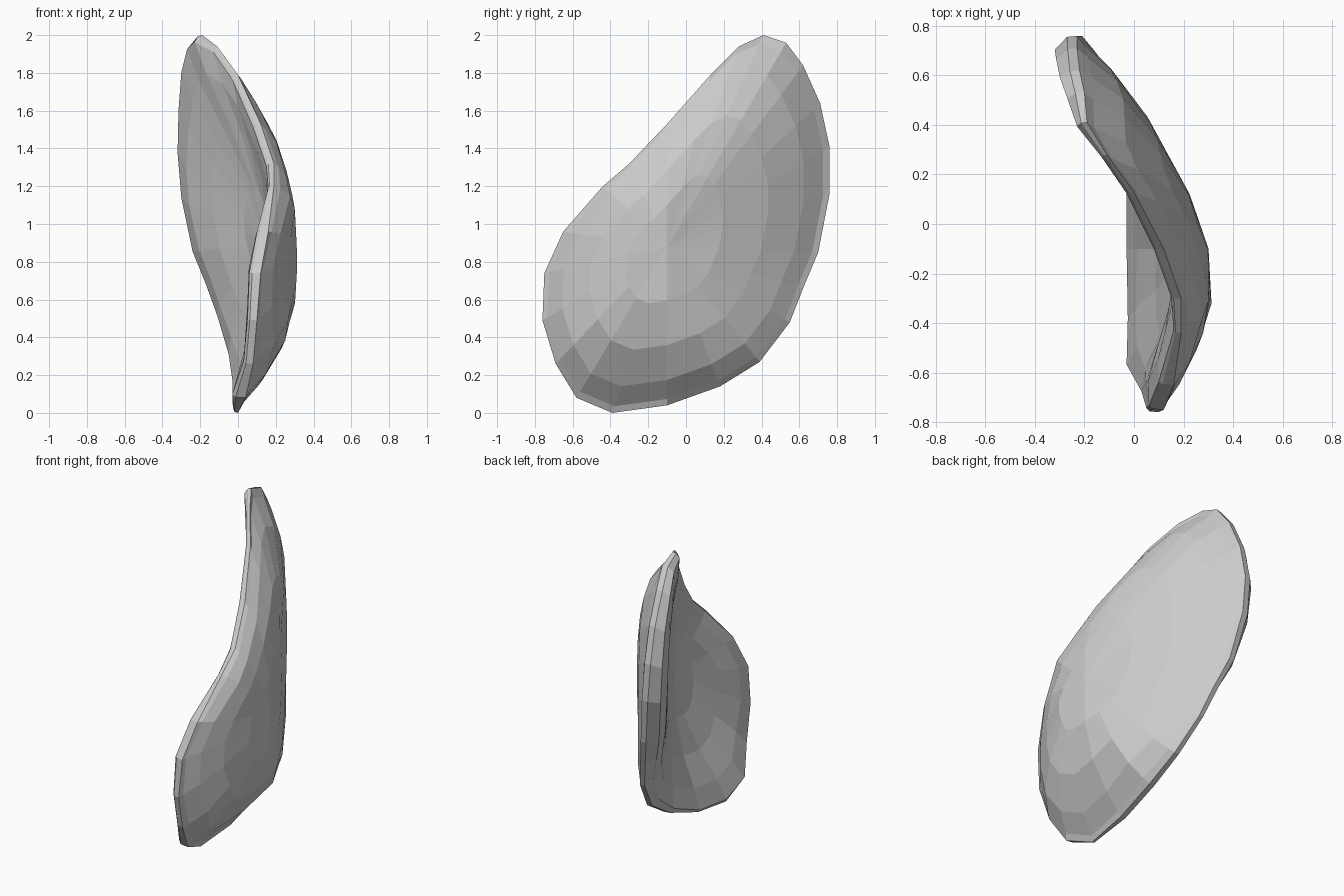
import bpy, bmesh

if "Cube" in bpy.data.objects:
    bpy.data.objects.remove(bpy.data.objects["Cube"])

# Rim outline: y, z, x of inner edge, x of outer edge
RIM = [
    (.41, 2.0, -.23, -.19), (.53, 1.96, -.27, -.20), (.62, 1.84, -.30, -.22),
    (.71, 1.64, -.315, -.23), (.76, 1.41, -.32, -.23), (.76, 1.16, -.30, -.21),
    (.70, .85, -.24, -.16), (.62, .66, -.17, -.10), (.55, .48, -.11, -.05),
    (.39, .27, -.05, .01), (.18, .14, -.03, .03), (-.10, .04, -.03, .02),
    (-.39, 0, -.025, 0), (-.58, .08, -.03, .04), (-.69, .26, .03, .08),
    (-.76, .49, .05, .10), (-.75, .74, .06, .12), (-.65, .96, .10, .16),
    (-.44, 1.20, .16, .19), (-.30, 1.32, .15, .19), (-.10, 1.53, .08, .12),
    (.13, 1.79, -.03, 0), (.28, 1.94, -.13, -.11)]
# Greatest x of the shell along y and along z
ALONG_Y = [(-.76, .12), (-.73, .14), (-.62, .21), (-.35, .315), (-.14, .315),
           (.12, .225), (.47, .035), (.62, -.07), (.76, -.19)]
ALONG_Z = [(0, -.02), (.05, .05), (.18, .15), (.38, .25), (.55, .30), (.8, .315),
           (1.1, .30), (1.4, .23), (1.6, .135), (1.8, .025), (1.95, -.09), (2, -.18)]
PEAK = .318
CENTRE = (-.10, .88)
THICKNESS = .15


def lookup(table, u):
    for (u0, x0), (u1, x1) in zip(table, table[1:]):
        if u <= u1:
            return x0 + (x1 - x0) * (u - u0) / (u1 - u0)
    return table[-1][1]


def bulge(y, z, share):
    """Height of the dome, falling away from its peak along both axes."""
    dy = PEAK - lookup(ALONG_Y, y)
    dz = (PEAK - lookup(ALONG_Z, z)) * share
    return PEAK - (dy ** 3.5 + dz ** 3.5) ** (1 / 3.5)


def towards_centre(p, t):
    return (CENTRE[0] + (p[0] - CENTRE[0]) * t, CENTRE[1] + (p[1] - CENTRE[1]) * t)


def join(bm, a, b):
    n = len(a)
    for i in range(n):
        j = (i + 1) % n
        bm.faces.new((a[i], a[j], b[j], b[i]))


def add_skin(bm, column, scales, inset, share, drop, power):
    """Concentric rings from the rim to the centre; returns the rim ring."""
    rings = []
    for t in scales:
        ring = []
        for p in RIM:
            y, z = towards_centre(p, t * (1 - inset(p)))
            k = 1 - t ** power
            x = p[column] + (bulge(y, z, share) - drop - p[column]) * k
            ring.append(bm.verts.new((x, y, z)))
        rings.append(ring)
    for a, b in zip(rings, rings[1:]):
        join(bm, a, b)
    tip = bm.verts.new((bulge(*CENTRE, share) - drop, *CENTRE))
    last = rings[-1]
    for i, v in enumerate(last):
        bm.faces.new((v, last[(i + 1) % len(last)], tip))
    return rings[0]


def back_amount(p):
    return min(1, max(0, p[0] / .7))


def inner_inset(p):
    low = min(1, max(0, (1.9 - p[1]) / 1.2))
    return .025 + back_amount(p) * (.01 + .07 * low)


# Curved shell: outer skin, hollow inner skin and the rounded rim between them
bm = bmesh.new()
outer = add_skin(bm, 3, (1, .96, .84, .62, .34), lambda p: 0, 1, 0, 12)
inner = add_skin(bm, 2, (1, .84, .60, .32), inner_inset, .5, THICKNESS, 2.5)
edge = []
for p in RIM:
    f = .25 + .3 * back_amount(p)
    edge.append(bm.verts.new((p[2] + (p[3] - p[2]) * f, *towards_centre(p, .995))))
join(bm, outer, edge)
join(bm, edge, inner)
bmesh.ops.recalc_face_normals(bm, faces=bm.faces)
mesh = bpy.data.meshes.new("curved_shell")
bm.to_mesh(mesh)
bm.free()

grey = bpy.data.materials.new("light_grey")
grey.diffuse_color = (.6, .6, .6, 1)
grey.use_nodes = True
grey.node_tree.nodes["Principled BSDF"].inputs["Base Color"].default_value = grey.diffuse_color
mesh.materials.append(grey)
shell = bpy.data.objects.new("curved_shell", mesh)
bpy.context.collection.objects.link(shell)
